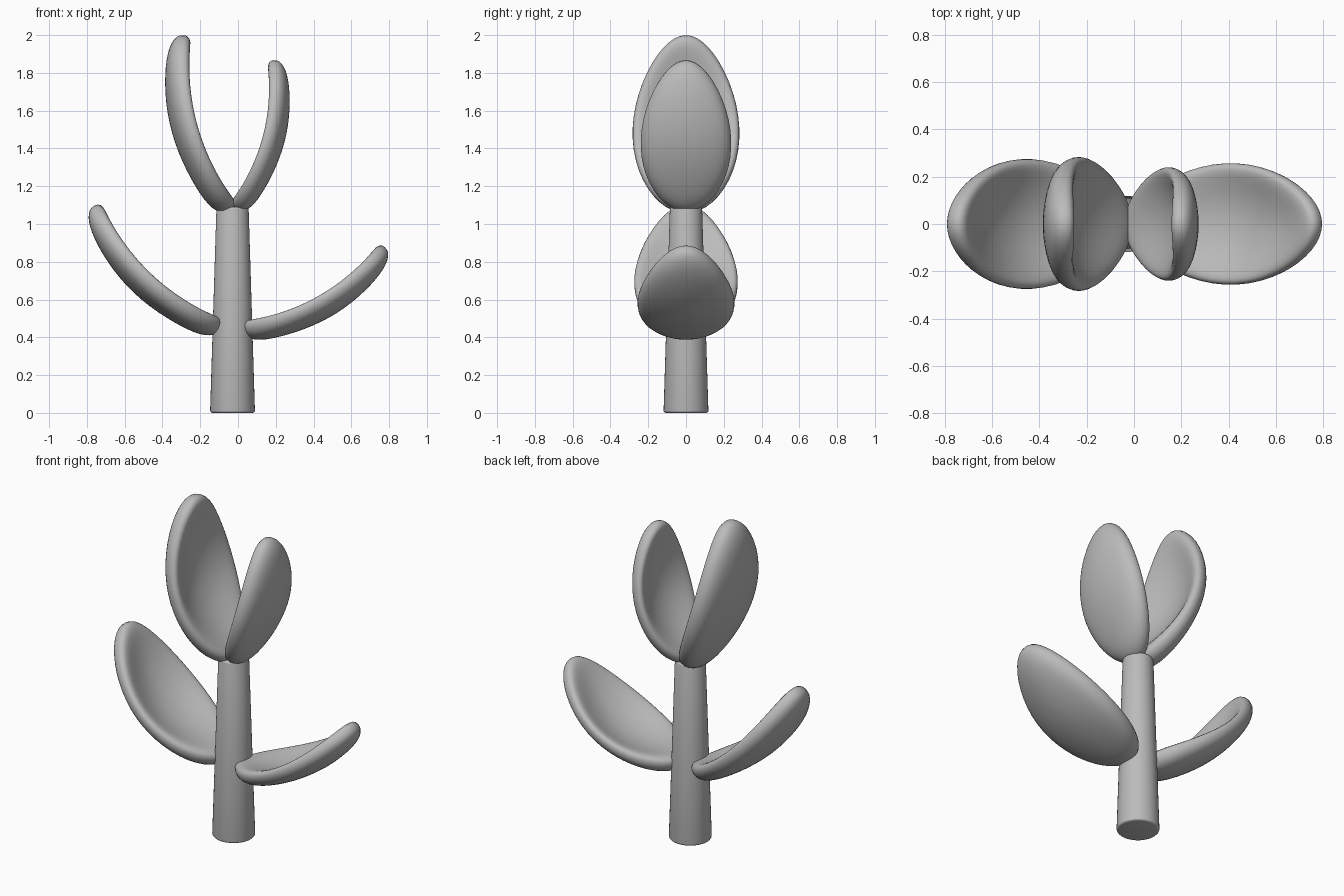
import bpy, bmesh
from math import sin, cos, pi, sqrt, radians
from mathutils import Vector

cube = bpy.data.objects.get("Cube")
if cube:
    bpy.data.objects.remove(cube, do_unlink=True)

GREY = (0.5, 0.5, 0.5, 1.0)
grey = bpy.data.materials.new("plain_grey")
grey.use_nodes = True
grey.diffuse_color = GREY
grey.node_tree.nodes["Principled BSDF"].inputs["Base Color"].default_value = GREY

SEGMENTS, RINGS = 48, 14


def finish(bm, name):
    bmesh.ops.recalc_face_normals(bm, faces=bm.faces)
    mesh = bpy.data.meshes.new(name)
    bm.to_mesh(mesh)
    bm.free()
    mesh.materials.append(grey)
    obj = bpy.data.objects.new(name, mesh)
    bpy.context.collection.objects.link(obj)
    bpy.ops.object.select_all(action="DESELECT")
    obj.select_set(True)
    bpy.context.view_layer.objects.active = obj
    bpy.ops.object.shade_smooth_by_angle(angle=radians(50))
    return obj


def leaf_point(r, a, side):
    """Unit-length cupped leaf: along the chord, outward, and across."""
    lengthwise = r * cos(a)                       # 1 at the base, -1 at the tip
    along = 0.488 - 0.512 * lengthwise
    taper = 1 + 0.08 * cos(a) - 0.09 * cos(a) ** 2    # narrower towards the tip
    across = 0.297 * r * sin(a) * taper
    bend = 0.012 + 0.068 * (1 - lengthwise ** 2)
    cup = 0.06 * (1 - r * r)
    if side > 0:
        thick = 0.056 + 0.021 * max(0, lengthwise) ** 3
        rounding = sqrt(max(0, 1 - r ** 10))
    else:
        thick = -(0.029 + 0.034 * r * r + 0.053 * lengthwise ** 2)
        rounding = sqrt(max(0, 1 - r ** 8))
    return along, bend + cup + thick * rounding, across


def make_leaf(name, base, lean, length, mirror):
    """Leaf leaning from vertical by lean degrees, to -x (mirror 1) or +x (-1)."""
    t = radians(lean)
    chord = Vector((-sin(t) * mirror, 0, cos(t)))
    outward = Vector((-cos(t) * mirror, 0, -sin(t)))
    bm = bmesh.new()

    def vert(r, a, side):
        s, d, y = leaf_point(r, a, side)
        p = Vector(base) + length * (chord * s + outward * d)
        p.y += length * y
        return bm.verts.new(p)

    angles = [2 * pi * i / SEGMENTS for i in range(SEGMENTS)]
    rim = [vert(1, a, 1) for a in angles]
    for side in (1, -1):
        outer = rim
        for k in range(RINGS - 1, 0, -1):
            r = sin(pi / 2 * k / RINGS)
            ring = [vert(r, a, side) for a in angles]
            for i in range(SEGMENTS):
                j = (i + 1) % SEGMENTS
                bm.faces.new((outer[i], outer[j], ring[j], ring[i]))
            outer = ring
        centre = vert(0, 0, side)
        for i in range(SEGMENTS):
            bm.faces.new((outer[i], outer[(i + 1) % SEGMENTS], centre))
    return finish(bm, name)


# Tapered stem with softened ends
STEM_HEIGHT = 1.09
bm = bmesh.new()
bmesh.ops.create_cone(bm, cap_ends=True, segments=40, radius1=0.119, radius2=0.085, depth=STEM_HEIGHT)
rims = [e for e in bm.edges if abs(e.verts[0].co.z - e.verts[1].co.z) < 0.01]
bmesh.ops.bevel(bm, geom=rims, offset=0.012, segments=3, profile=0.5, affect="EDGES")
bmesh.ops.translate(bm, verts=bm.verts, vec=(-0.029, 0, STEM_HEIGHT / 2))
finish(bm, "stem")

# Four leaves of one shape at different sizes and leans
make_leaf("upper_right_leaf", (-0.044, 0, 1.085), 15.7, 0.95, 1)
make_leaf("upper_left_leaf", (-0.01, 0, 1.09), 15.1, 0.805, -1)
make_leaf("lower_right_leaf", (-0.1, 0, 0.458), 46.6, 0.922, 1)
make_leaf("lower_left_leaf", (0.034, 0, 0.447), 60.7, 0.862, -1)
